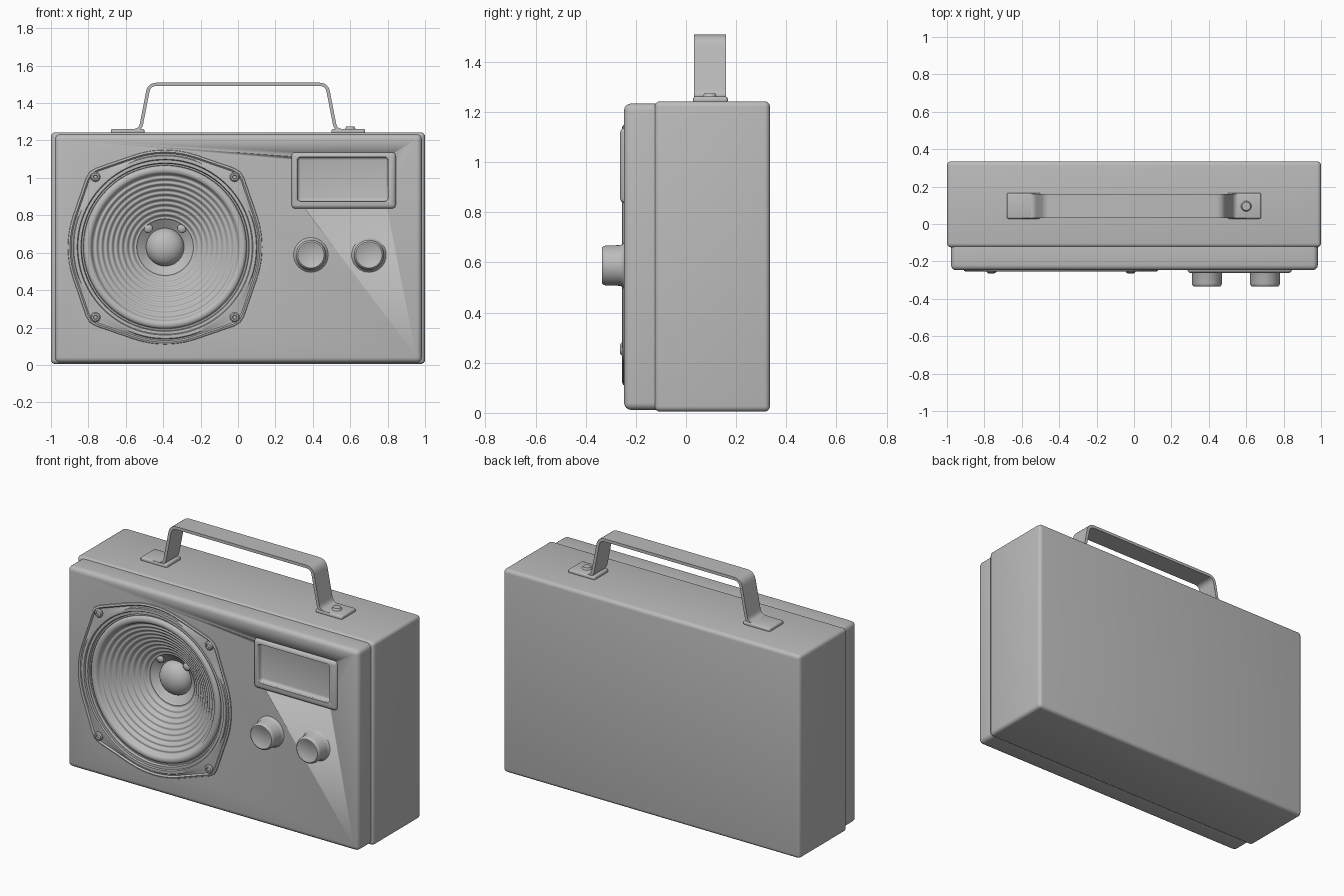
import bpy, bmesh, math
from mathutils import Vector, Matrix

if "Cube" in bpy.data.objects:
    bpy.data.objects.remove(bpy.data.objects["Cube"])

grey = bpy.data.materials.new("plain_grey")
grey.use_nodes = True
GREY = (0.5, 0.5, 0.5, 1)
grey.diffuse_color = GREY
grey.node_tree.nodes["Principled BSDF"].inputs["Base Color"].default_value = GREY

CX, CZ = -0.39, 0.63          # speaker centre
FRONT = -0.247                # front panel plane


def finish(name, bm, smooth=True):
    bmesh.ops.recalc_face_normals(bm, faces=bm.faces)
    mesh = bpy.data.meshes.new(name)
    bm.to_mesh(mesh)
    bm.free()
    mesh.materials.append(grey)
    ob = bpy.data.objects.new(name, mesh)
    bpy.context.collection.objects.link(ob)
    if smooth:
        bpy.ops.object.select_all(action='DESELECT')
        ob.select_set(True)
        bpy.context.view_layer.objects.active = ob
        bpy.ops.object.shade_smooth_by_angle(angle=math.radians(40))
    return ob


def box(name, lo, hi, bevel=0.0, segments=4):
    lo, hi = Vector(lo), Vector(hi)
    bm = bmesh.new()
    bmesh.ops.create_cube(bm, size=1)
    for v in bm.verts:
        v.co = (lo + hi) / 2 + v.co * (hi - lo)
    if bevel:
        bmesh.ops.bevel(bm, geom=bm.edges[:], offset=bevel, segments=segments,
                        profile=0.5, affect='EDGES')
    return finish(name, bm)


def lathe(name, centre, profile, sides=64, outline=None):
    """Rings of (radius, y, outline blend) about an axis along y."""
    bm = bmesh.new()
    rings = []
    for r, y, ear in profile:
        ring = []
        for i in range(sides):
            a = math.tau * i / sides
            k = 1 + ear * (outline(a) - 1) if outline else 1
            ring.append(bm.verts.new((centre[0] + r * k * math.cos(a), y,
                                      centre[1] + r * k * math.sin(a))))
        rings.append(ring)
    for a, b in zip(rings, rings[1:]):
        for i in range(sides):
            j = (i + 1) % sides
            bm.faces.new((a[i], a[j], b[j], b[i]))
    bm.faces.new(rings[-1])
    return finish(name, bm)


def cut(target, cutter):
    mod = target.modifiers.new("opening", 'BOOLEAN')
    mod.operation = 'DIFFERENCE'
    mod.solver = 'EXACT'
    mod.object = cutter
    cutter.hide_render = True
    cutter.hide_viewport = True
    cutter.display_type = 'WIRE'


# Case: rear shell and slightly smaller front panel
rear_shell = box("rear_shell", (-1, -0.125, 0.005), (1, 0.335, 1.243), 0.022)
front_panel = box("front_panel", (-0.978, FRONT, 0.012), (0.983, -0.06, 1.234), 0.028)

# Display frame with a recessed window
display_frame = box("display_frame", (0.285, -0.263, 0.835), (0.845, -0.2, 1.138), 0.022)
window_cutter = box("window_cutter", (0.318, -0.4, 0.875), (0.802, -0.228, 1.112), 0.018)

# Openings
bm = bmesh.new()
bmesh.ops.create_cone(bm, cap_ends=True, segments=96, radius1=0.45, radius2=0.45, depth=0.5,
                      matrix=Matrix.Translation((CX, -0.2, CZ)) @ Matrix.Rotation(math.pi / 2, 4, 'X'))
speaker_cutter = finish("speaker_cutter", bm, False)
for shell in (rear_shell, front_panel):
    cut(shell, speaker_cutter)
for part in (front_panel, display_frame):
    cut(part, window_cutter)


# Speaker: eared frame, rolled surround and ribbed cone in one turned surface
def eared(a):
    off = abs((a % (math.pi / 2)) - math.pi / 4)
    return min(1.095, 1 / math.cos(max(0, math.radians(26) - off)))


profile = [(0.525, -0.235, 1), (0.518, -0.251, 1), (0.508, -0.255, 1), (0.500, -0.247, 1),
           (0.492, -0.249, 0.6), (0.488, -0.255, 0), (0.470, -0.255, 0), (0.464, -0.244, 0),
           (0.450, -0.244, 0), (0.446, -0.232, 0), (0.438, -0.232, 0)]
for i in range(9):
    a = math.pi * i / 8
    profile.append((0.414 + 0.022 * math.cos(a), -0.228 - 0.018 * math.sin(a), 0))
STEPS = 80
for i in range(STEPS + 1):
    t = i / STEPS
    ribs = 0.004 * math.sin(t * math.tau * 11) * (1 if t < 0.8 else 0)
    profile.append((0.388 - 0.30 * t, -0.222 + 0.195 * t ** 1.1 + ribs, 0))
lathe("speaker", (CX, CZ), profile, 96, eared)

# Dust dome
dome = [(0.102 * math.cos(a), -0.035 - 0.075 * math.sin(a), 0)
        for a in (math.pi / 2 * i / 12 for i in range(12))]
lathe("dust_dome", (CX, CZ), [(0.102, -0.015, 0)] + dome + [(0.002, -0.11, 0)], 48)

# Wire terminals on the cone
for side, sx in (("right", -1), ("left", 1)):
    x, z = CX + sx * 0.09, CZ + 0.10
    lathe("terminal_" + side, (x, z), [(0.024, -0.03, 0), (0.024, -0.066, 0),
                                       (0.016, -0.074, 0), (0.004, -0.076, 0)], 16)

# Speaker screws
for i in range(4):
    x = CX + (0.372 if i % 2 else -0.372)
    z = CZ + (0.375 if i // 2 else -0.375)
    lathe("speaker_screw_%d" % (i + 1), (x, z),
          [(0.026, -0.24, 0), (0.026, -0.256, 0), (0.020, -0.263, 0), (0.012, -0.264, 0),
           (0.009, -0.259, 0)], 20)

# Control knobs with a flared base and a chamfered, dished face
for name, x in (("tuning_knob", 0.39), ("volume_knob", 0.70)):
    lathe(name, (x, 0.588),
          [(0.098, -0.243, 0), (0.086, -0.252, 0), (0.081, -0.262, 0), (0.080, -0.318, 0),
           (0.077, -0.329, 0), (0.070, -0.335, 0), (0.064, -0.335, 0), (0.060, -0.332, 0)], 48)

# Carry handle: bent strap with rounded corners
THICK = 0.018


def rounded_path(points, radius, n=6):
    out = [points[0]]
    for p, q, s in zip(points, points[1:], points[2:]):
        a, b = q + (p - q).normalized() * radius, q + (s - q).normalized() * radius
        for i in range(n + 1):
            t = i / n
            out.append(a * (1 - t) ** 2 + q * 2 * t * (1 - t) + b * t * t)
    return out + [points[-1]]


corners = [Vector(p) for p in ((-0.60, 1.252), (-0.523, 1.252), (-0.475, 1.500))]
corners += [Vector((-p.x, p.y)) for p in reversed(corners)]
path = rounded_path(corners, 0.04)
bm = bmesh.new()
sections = []
for i, p in enumerate(path):
    d = (path[min(i + 1, len(path) - 1)] - path[max(i - 1, 0)]).normalized()
    n = Vector((-d.y, d.x)) * THICK / 2
    sections.append([bm.verts.new((p.x + s * n.x, y, p.y + s * n.y))
                     for s, y in ((-1, 0.032), (1, 0.032), (1, 0.16), (-1, 0.16))])
for a, b in zip(sections, sections[1:]):
    for i in range(4):
        j = (i + 1) % 4
        bm.faces.new((a[i], a[j], b[j], b[i]))
bm.faces.new(sections[0])
bm.faces.new(sections[-1])
finish("carry_handle", bm)

# Handle feet
for side, sx in (("right", -1), ("left", 1)):
    xs = sorted((sx * 0.50, sx * 0.68))
    box("handle_foot_" + side, (xs[0], 0.028, 1.235), (xs[1], 0.167, 1.262), 0.010, 3)

# Foot screw
bm = bmesh.new()
bmesh.ops.create_cone(bm, cap_ends=True, segments=20, radius1=0.03, radius2=0.022, depth=0.016,
                      matrix=Matrix.Translation((0.60, 0.095, 1.266)))
finish("handle_screw", bm)
